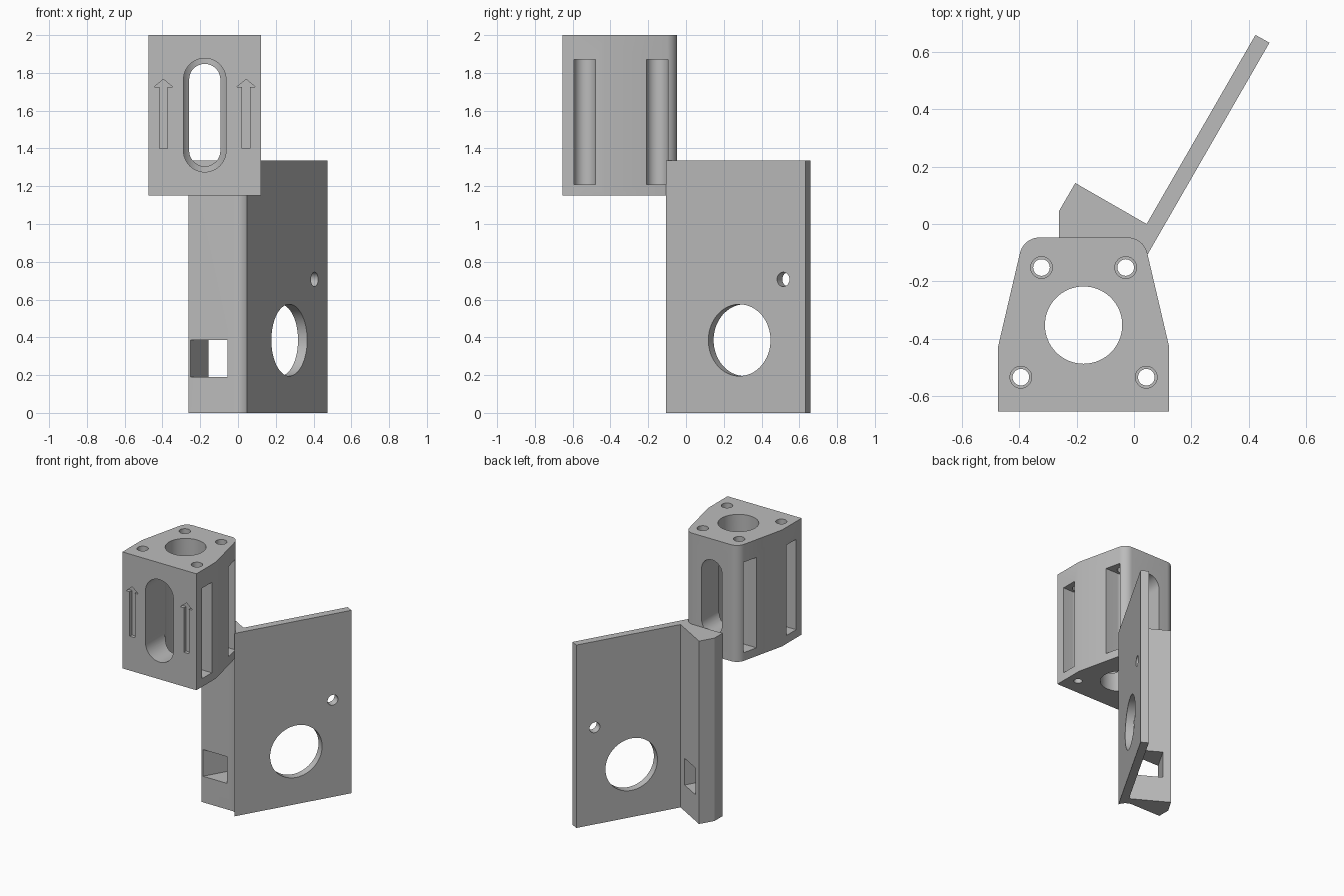
import bpy, bmesh
from math import sin, cos, pi, radians
from mathutils import Matrix, Vector

cube = bpy.data.objects.get("Cube")
if cube:
    bpy.data.objects.remove(cube)

grey = bpy.data.materials.new("plain grey")
grey.use_nodes = True
colour = (0.5, 0.5, 0.5, 1)
grey.diffuse_color = colour
grey.node_tree.nodes["Principled BSDF"].inputs["Base Color"].default_value = colour

UPRIGHT = Matrix.Rotation(radians(90), 4, 'X')   # local z points to the front


def prism(name, outline, low, high, matrix=Matrix()):
    """Extrude an outline along local z, then place it with a matrix."""
    bm = bmesh.new()
    base = bm.faces.new([bm.verts.new((x, y, low)) for x, y in outline])
    top = bmesh.ops.extrude_face_region(bm, geom=[base])["geom"]
    moved = [v for v in top if isinstance(v, bmesh.types.BMVert)]
    bmesh.ops.translate(bm, verts=moved, vec=(0, 0, high - low))
    bmesh.ops.recalc_face_normals(bm, faces=bm.faces)
    bm.transform(matrix)
    mesh = bpy.data.meshes.new(name)
    bm.to_mesh(mesh)
    bm.free()
    mesh.materials.append(grey)
    obj = bpy.data.objects.new(name, mesh)
    bpy.context.collection.objects.link(obj)
    return obj


def arc(cx, cy, r, start, end, steps):
    angles = [radians(start + (end - start) * i / steps) for i in range(steps + 1)]
    return [(cx + r * cos(a), cy + r * sin(a)) for a in angles]


def circle(cx, cy, r, steps=64):
    return arc(cx, cy, r, 0, 360, steps)[:-1]


def stadium(cx, low, high, r):
    return arc(cx, high, r, 0, 180, 24) + arc(cx, low, r, 180, 360, 24)


def rect(x0, y0, x1, y1):
    return [(x0, y0), (x1, y0), (x1, y1), (x0, y1)]


def cut(target, *shape):
    """Subtract a prism from the target and discard the cutter."""
    cutter = prism("cutter", *shape)
    cutter.hide_render = True
    mod = target.modifiers.new("cut", 'BOOLEAN')
    mod.operation = 'DIFFERENCE'
    mod.solver = 'EXACT'
    mod.object = cutter
    bpy.context.view_layer.objects.active = target
    bpy.ops.object.modifier_apply(modifier=mod.name)
    bpy.data.objects.remove(cutter)


def finish(obj):
    bpy.ops.object.select_all(action='DESELECT')
    obj.select_set(True)
    bpy.context.view_layer.objects.active = obj
    bpy.ops.object.shade_smooth_by_angle(angle=radians(25))


# Bearing block: tapered plan with two rounded rear corners
MID, BACK, BOTTOM, TOP = -0.176, -0.047, 1.15, 2.0
BORE_Y = -0.353
corner = arc(MID + 0.154, BACK - 0.07, 0.07, 13.5, 90, 10)
half = [(MID + 0.299, -0.655), (MID + 0.299, -0.43)] + corner
block = prism("bearing_block", half + [(2 * MID - x, y) for x, y in reversed(half)],
              BOTTOM, TOP)

# Vertical bore, wide front slot and narrower rear slot
cut(block, circle(MID, BORE_Y, 0.135), BOTTOM - 0.1, TOP + 0.1)
cut(block, stadium(MID, 1.388, 1.765, 0.1125), -BORE_Y, 0.8, UPRIGHT)
cut(block, stadium(MID, 1.388, 1.765, 0.0825), -0.1, -BORE_Y, UPRIGHT)

# Four screw channels, each open to its side, and two engraved arrows
for side in (-1, 1):
    for offset, y in ((0.147, -0.152), (0.219, -0.535)):
        x = MID + side * offset
        cut(block, circle(x, y, 0.029, 32), BOTTOM - 0.1, 1.3)
        cut(block, circle(x, y, 0.038, 32), 1.8, TOP + 0.1)
        start = -90 if side < 0 else 90
        round_end = arc(x, y, 0.057, -start, -start - 180, 24) if side < 0 \
            else arc(x, y, 0.057, start, start + 180, 24)
        if side < 0:
            channel = arc(x, y, 0.057, -90, 90, 24) + [(x - 0.4, y + 0.057), (x - 0.4, y - 0.057)]
        else:
            channel = arc(x, y, 0.057, 90, 270, 24) + [(x + 0.4, y - 0.057), (x + 0.4, y + 0.057)]
        cut(block, channel, 1.21, 1.87)
    ax = MID + side * 0.219
    arrow = [(ax - 0.021, 1.4), (ax + 0.021, 1.4), (ax + 0.021, 1.725), (ax + 0.05, 1.725),
             (ax, 1.766), (ax - 0.05, 1.725), (ax - 0.021, 1.725)]
    cut(block, arrow, 0.63, 0.7, UPRIGHT)
finish(block)

# Mounting post with its angled plate, hollowed along the block's corner
plan = [(-0.262, BACK)] + corner[::-1] + [
    (0.047, -0.107), (0.473, 0.633), (0.424, 0.66), (0.044, 0.0),
    (-0.205, 0.143), (-0.262, 0.045)]
bracket = prism("post_and_plate", plan, 0, 1.335)

# Slanted rectangular window through the post
across = Vector((cos(radians(-30)), sin(radians(-30))))
along = Vector((0.5, sin(radians(60))))
window = [across * a + along * b for a, b in rect(-0.194, -0.4, -0.025, 0.4)]
cut(bracket, window, 0.19, 0.385)

# Round holes square to the plate
for x, y, z, r in ((0.271, 0.283, 0.385, 0.19), (0.405, 0.515, 0.707, 0.038)):
    place = Matrix.Translation((x, y, z)) @ Matrix.Rotation(radians(60), 4, 'Z') @ UPRIGHT
    cut(bracket, circle(0, 0, r), -0.15, 0.15, place)
finish(bracket)
